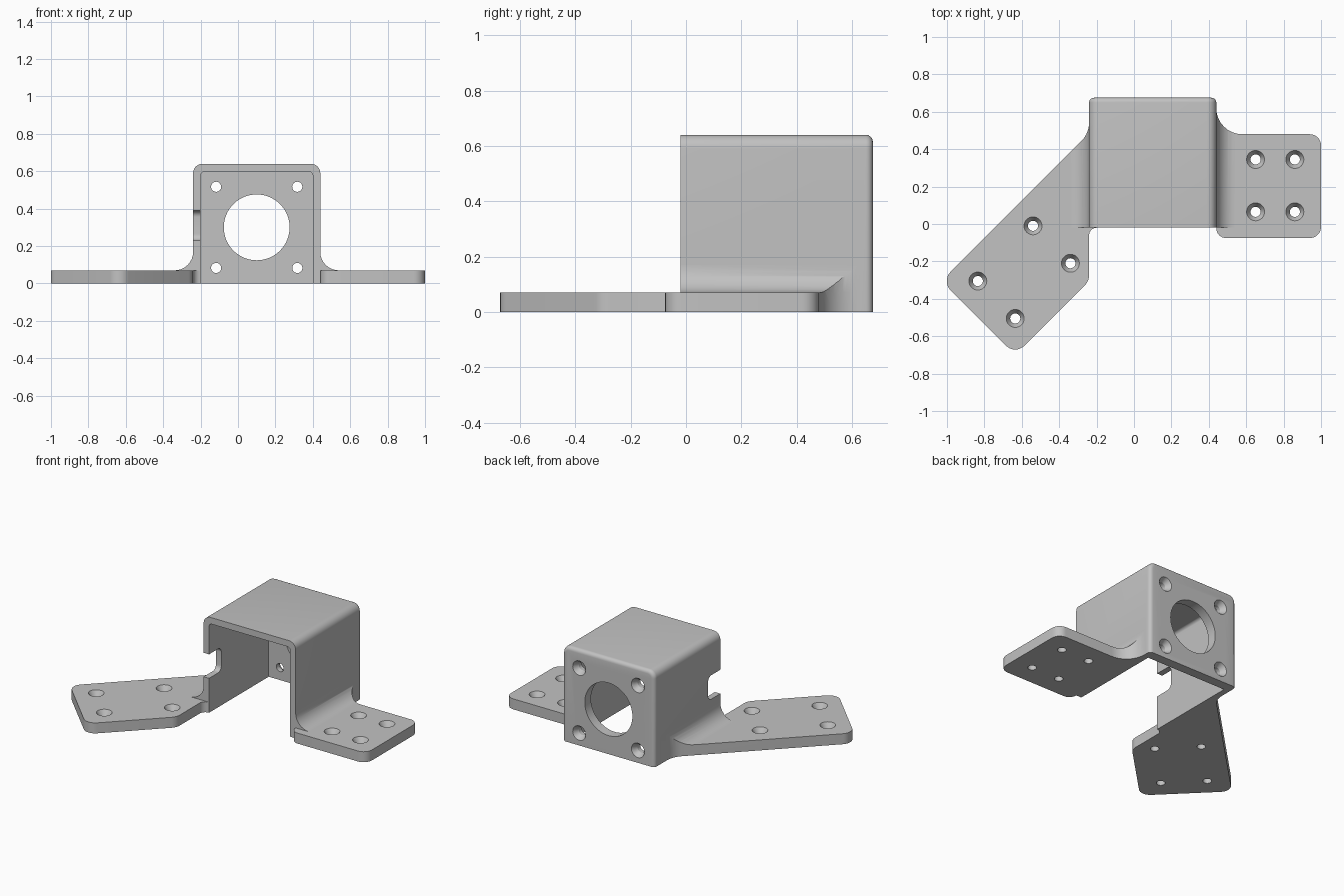
import bpy, bmesh
from math import pi, tan, sin
from mathutils import Vector

if "Cube" in bpy.data.objects:
    bpy.data.objects.remove(bpy.data.objects["Cube"])

COLOUR = (0.54, 0.54, 0.54, 1)
grey = bpy.data.materials.new("bracket grey")
grey.use_nodes = True
grey.diffuse_color = COLOUR
grey.node_tree.nodes["Principled BSDF"].inputs["Base Color"].default_value = COLOUR


def rounded(points, steps=8):
    """Outline from (u, v, radius) corners, convex or concave."""
    out = []
    for i, (u, v, r) in enumerate(points):
        p = Vector((u, v))
        if not r:
            out.append(p)
            continue
        a = (Vector(points[i - 1][:2]) - p).normalized()
        b = (Vector(points[(i + 1) % len(points)][:2]) - p).normalized()
        half = a.angle(b) / 2
        centre = p + (a + b).normalized() * (r / sin(half))
        start = (p + a * (r / tan(half)) - centre).normalized()
        end = (p + b * (r / tan(half)) - centre).normalized()
        for k in range(steps + 1):
            out.append(centre + start.slerp(end, k / steps).normalized() * r)
    return out


PLANES = {
    "xy": lambda u, v, w: (u, v, w),
    "xz": lambda u, v, w: (u, w, v),
    "yz": lambda u, v, w: (w, u, v),
}


def make_object(name, bm):
    bmesh.ops.recalc_face_normals(bm, faces=bm.faces[:])
    mesh = bpy.data.meshes.new(name)
    bm.to_mesh(mesh)
    bm.free()
    mesh.materials.append(grey)
    obj = bpy.data.objects.new(name, mesh)
    bpy.context.collection.objects.link(obj)
    return obj


def prism(name, plane, outline, low, high, back_bevel=0):
    """Extrude an outline at right angles to its plane."""
    bm = bmesh.new()
    place = PLANES[plane]
    face = bm.faces.new([bm.verts.new(place(p[0], p[1], low)) for p in outline])
    grown = bmesh.ops.extrude_face_region(bm, geom=[face])["geom"]
    shift = Vector(place(0, 0, high - low))
    bmesh.ops.translate(bm, verts=[g for g in grown if isinstance(g, bmesh.types.BMVert)], vec=shift)
    # The extrusion may keep or drop the first face, so rebuild it when missing
    if not any(len(f.verts) == len(outline) and f not in grown for f in bm.faces):
        bmesh.ops.holes_fill(bm, edges=[e for e in bm.edges if e.is_boundary])
    if back_bevel:
        edges = [e for e in bm.edges
                 if all(abs(v.co.y - high) < 1e-4 for v in e.verts)
                 and max(v.co.z for v in e.verts) > 0.01]
        bmesh.ops.bevel(bm, geom=edges, offset=back_bevel, segments=5, profile=0.5, affect="EDGES")
    return make_object(name, bm)


def lathe(name, profile, origin, axis, sides=32):
    """Solid of revolution from (radius, distance along axis) rings."""
    bm = bmesh.new()
    turn = Vector((0, 0, 1)).rotation_difference(Vector(axis))
    rings = []
    for r, h in profile:
        ring = bmesh.ops.create_circle(bm, segments=sides, radius=r)["verts"]
        for v in ring:
            v.co = Vector(origin) + turn @ (v.co + Vector((0, 0, h)))
        rings.append(ring)
    for low, high in zip(rings, rings[1:]):
        for i in range(sides):
            j = (i + 1) % sides
            bm.faces.new((low[i], low[j], high[j], high[i]))
    bm.faces.new(rings[0])
    bm.faces.new(rings[-1])
    return make_object(name, bm)


def combine(target, tool, operation):
    tool.hide_render = True
    mod = target.modifiers.new(operation, "BOOLEAN")
    mod.operation, mod.solver, mod.object = operation, "EXACT", tool
    bpy.context.view_layer.objects.active = target
    bpy.ops.object.modifier_apply(modifier=mod.name)
    bpy.data.objects.remove(tool)


def screw_hole(target, origin, axis, depth):
    """Through hole with a countersink opening towards the axis."""
    profile = [(0.027, -depth - 0.03), (0.027, -0.035), (0.048, 0), (0.048, 0.02)]
    combine(target, lathe("screw_cutter", profile, origin, axis), "DIFFERENCE")


FRONT, BACK, PLATE, FILLET = -0.02, 0.675, 0.07, 0.1

# Housing: rounded hood
bracket = prism("mounting_bracket", "xz", rounded(
    [(-0.24, 0, 0), (0.44, 0, 0), (0.44, 0.64, 0.05), (-0.24, 0.64, 0.05)]),
    FRONT, BACK, back_bevel=0.025)

# Flange outlines, reaching slightly into the side walls
right_outline = rounded([
    (-0.2, 0.62, 0), (-0.24, 0.62, 0), (-0.24, 0.485, 0.14), (-1.03, -0.305, 0.07),
    (-0.635, -0.7, 0.07), (-0.24, -0.305, 0.08), (-0.24, FRONT, 0.04), (-0.2, FRONT, 0)])
left_outline = rounded([
    (0.42, FRONT, 0), (0.44, FRONT, 0), (0.44, -0.075, 0.052), (1, -0.075, 0.06),
    (1, 0.48, 0.06), (0.44, 0.48, 0.139), (0.44, 0.63, 0), (0.42, 0.63, 0)])

# Flanges with a curved root blending into the wall
for outline, wall, side in ((right_outline, -0.24, -1), (left_outline, 0.44, 1)):
    flange = prism("flange", "xy", outline, 0, PLATE)
    top = PLATE + FILLET
    root_profile = rounded([
        (wall - side * 0.02, 0.03, 0), (wall - side * 0.02, top, 0), (wall, top, 0),
        (wall, PLATE, FILLET - 0.001), (wall + side * FILLET, PLATE, 0),
        (wall + side * FILLET, 0.03, 0)])
    root = prism("flange_root", "xz", root_profile, FRONT, 0.66)
    combine(root, prism("root_trim", "xy", outline, -0.1, 0.3), "INTERSECT")
    combine(bracket, flange, "UNION")
    combine(bracket, root, "UNION")

# Hollow interior, open at the front and below
combine(bracket, prism("interior_cutter", "xz", rounded(
    [(-0.2, -0.1, 0), (0.4, -0.1, 0), (0.4, 0.597, 0.02), (-0.2, 0.597, 0.02)]),
    -0.2, 0.61), "DIFFERENCE")

# Cable notch in the right wall
combine(bracket, prism("notch_cutter", "yz", rounded(
    [(-0.2, 0.23, 0), (0.11, 0.23, 0.035), (0.11, 0.39, 0.035), (-0.2, 0.39, 0)]),
    -0.4, -0.1), "DIFFERENCE")

# Large round opening and four screw holes in the back plate
combine(bracket, lathe("opening_cutter", [(0.176, -0.15), (0.176, 0.1)],
                       (0.1, BACK, 0.3), (0, 1, 0), 64), "DIFFERENCE")
for x in (-0.117, 0.317):
    for z in (0.083, 0.517):
        screw_hole(bracket, (x, BACK, z), (0, 1, 0), 0.065)

# Countersunk screw holes in the flanges
left_holes = [(x, y) for x in (0.65, 0.86) for y in (0.065, 0.345)]
right_holes = [(-0.54, -0.01), (-0.34, -0.21), (-0.835, -0.305), (-0.635, -0.505)]
for x, y in left_holes + right_holes:
    screw_hole(bracket, (x, y, PLATE), (0, 0, 1), PLATE)

# Smooth the rounds, keep the edges crisp
bpy.ops.object.select_all(action="DESELECT")
bracket.select_set(True)
bpy.context.view_layer.objects.active = bracket
bpy.ops.object.shade_smooth_by_angle(angle=pi / 6)
